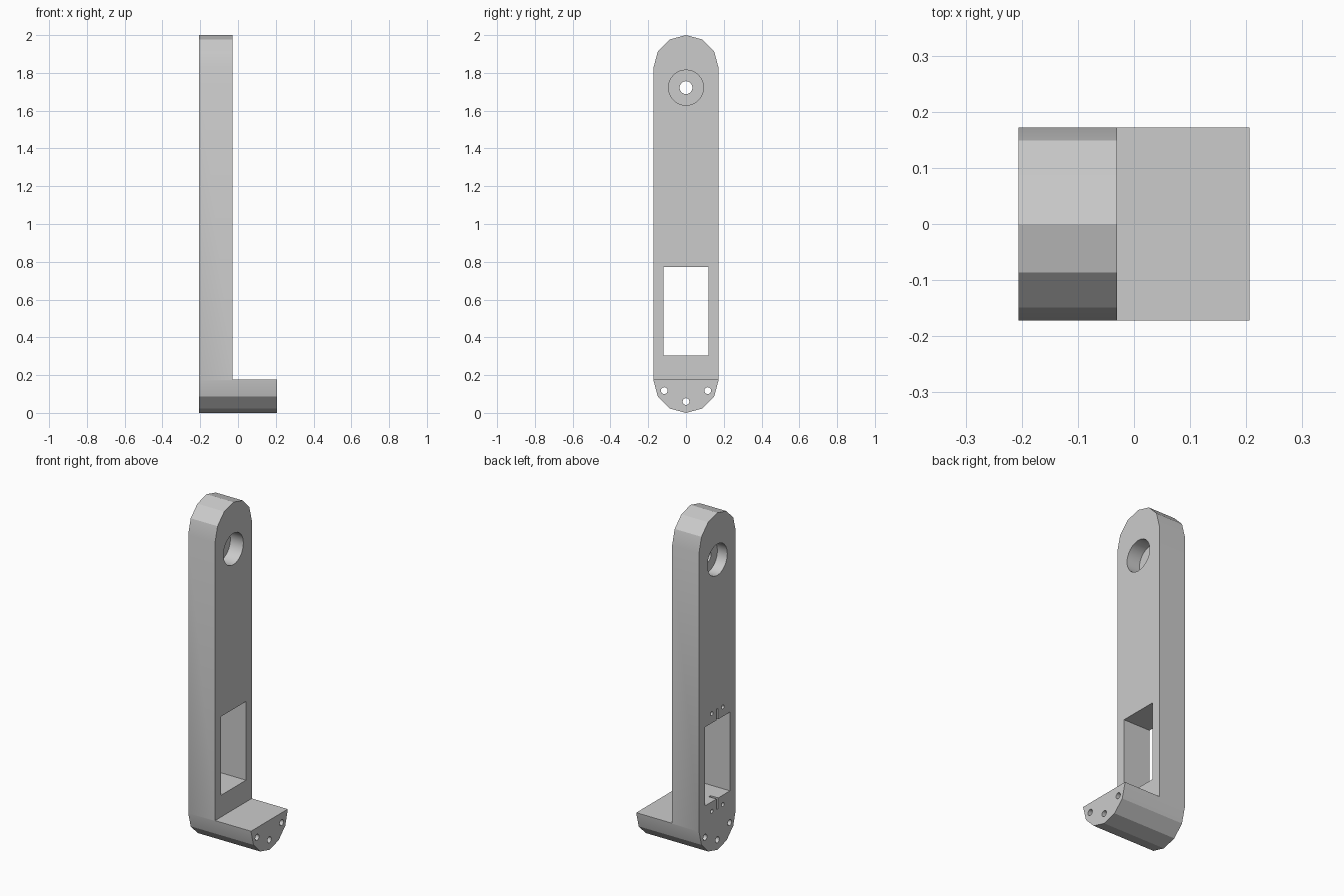
import bpy, bmesh
from math import radians, sin, cos, pi

default = bpy.data.objects.get("Cube")
if default:
    bpy.data.objects.remove(default, do_unlink=True)

# Material
grey = bpy.data.materials.new("plain grey")
grey.use_nodes = True
colour = (0.6, 0.6, 0.6, 1)
grey.diffuse_color = colour
grey.node_tree.nodes["Principled BSDF"].inputs["Base Color"].default_value = colour

BACK, FRONT, END = -0.206, -0.03, 0.206   # x of column faces and foot end
R, TOP = 0.172, 2.0


def prism(name, outline, x0, x1):
    """Extrude a (y, z) outline from x0 to x1."""
    bm = bmesh.new()
    face = bm.faces.new([bm.verts.new((x0, y, z)) for y, z in outline])
    moved = bmesh.ops.extrude_face_region(bm, geom=[face])["geom"]
    verts = [v for v in moved if isinstance(v, bmesh.types.BMVert)]
    bmesh.ops.translate(bm, verts=verts, vec=(x1 - x0, 0, 0))
    bmesh.ops.recalc_face_normals(bm, faces=bm.faces)
    mesh = bpy.data.meshes.new(name)
    bm.to_mesh(mesh)
    bm.free()
    obj = bpy.data.objects.new(name, mesh)
    bpy.context.collection.objects.link(obj)
    mesh.materials.append(grey)
    return obj


def arc(y, z, r, start, end, steps):
    angles = [start + (end - start) * i / steps for i in range(steps + 1)]
    return [(y + r * cos(a), z + r * sin(a)) for a in angles]


def circle(y, z, r, sides):
    return arc(y, z, r, 0, 2 * pi, sides)[:-1]


def box(y0, y1, z0, z1):
    return [(y0, z0), (y1, z0), (y1, z1), (y0, z1)]


# Arm: rounded bar with a foot projecting from its lower end
arm = prism("bracket_arm", arc(0, TOP - R, R, 0, pi, 6) + arc(0, R, R, pi, 2 * pi, 6), BACK, END)


def cut(name, outline, x0, x1):
    cutter = prism(name, outline, x0, x1)
    mod = arm.modifiers.new(name, "BOOLEAN")
    mod.operation, mod.solver, mod.object = "DIFFERENCE", "EXACT", cutter
    bpy.context.view_layer.objects.active = arm
    bpy.ops.object.modifier_apply(modifier=name)
    bpy.data.objects.remove(cutter, do_unlink=True)


cut("space_above_foot", box(-1, 1, 0.176, 3), FRONT, 1)

# Motor window
W, Z0, Z1 = 0.118, 0.305, 0.772
cut("window", box(-W, W, Z0, Z1), -1, 1)

# Pivot: recess on both faces and a small hole through the thin web
PIVOT = 1.722
cut("pivot_hole", circle(0, PIVOT, 0.034, 24), -1, 1)
cut("front_recess", circle(0, PIVOT, 0.093, 32), FRONT - 0.085, 1)
cut("back_recess", circle(0, PIVOT, 0.093, 32), -1, BACK + 0.065)

# Screw holes through the foot
for y, z in ((-0.115, 0.118), (0, 0.06), (0.115, 0.118)):
    cut("foot_hole", circle(y, z, 0.018, 16), -1, 1)

# Shallow slots and pilot holes above and below the window, on the back
DEPTH = BACK + 0.05
for edge, side in ((Z0, -1), (Z1, 1)):
    lo, hi = sorted((edge - side * 0.02, edge + side * 0.065))
    cut("slot", box(-0.008, 0.008, lo, hi), -1, DEPTH)
    for y in (-0.052, 0.052):
        cut("pilot_hole", circle(y, edge + side * 0.056, 0.012, 12), -1, DEPTH)

# Smooth the round parts and keep the edges sharp
bpy.ops.object.select_all(action="DESELECT")
arm.select_set(True)
bpy.context.view_layer.objects.active = arm
bpy.ops.object.shade_smooth_by_angle(angle=radians(29))
